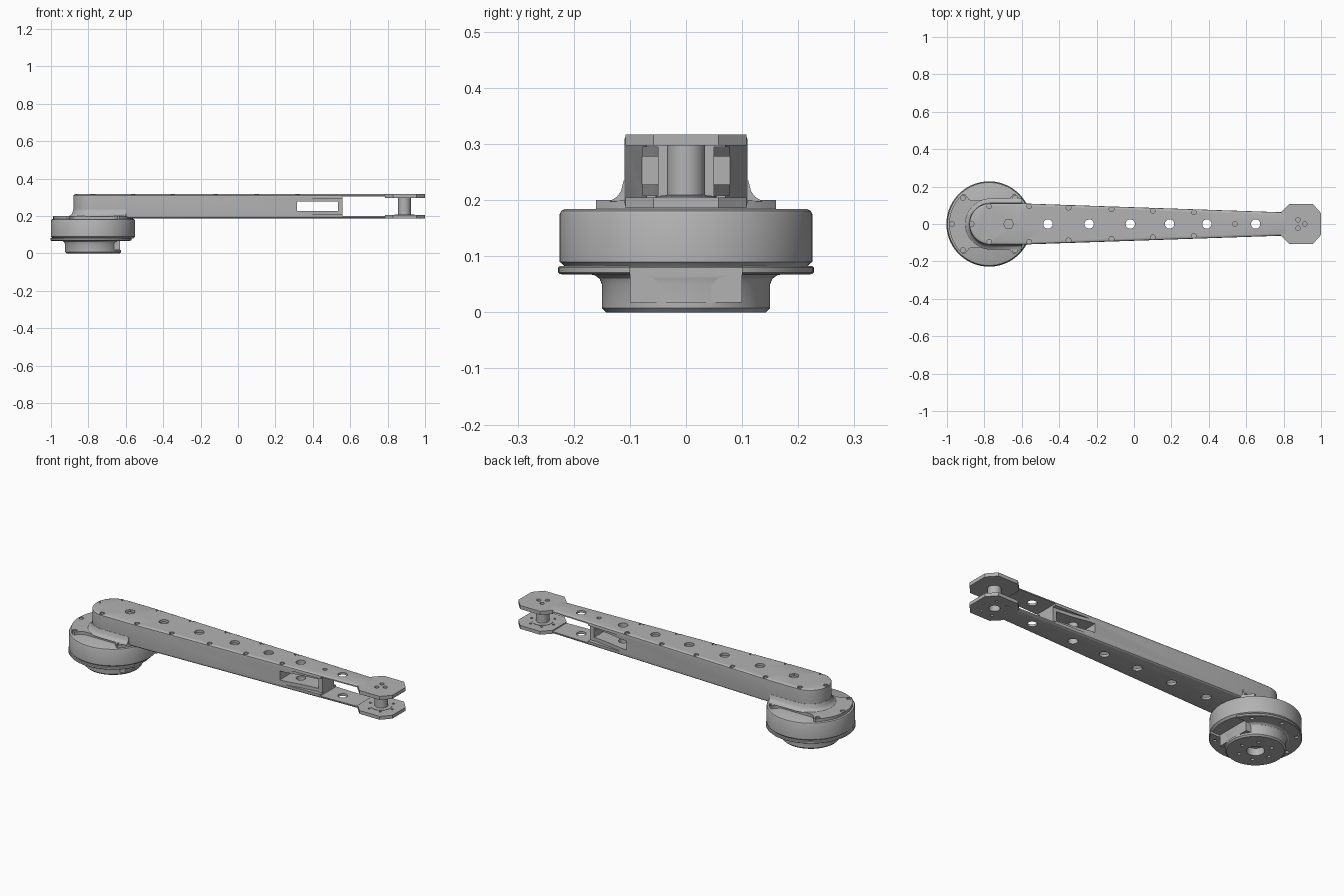
import bpy, bmesh, math
from math import cos, sin, pi, radians

cube = bpy.data.objects.get("Cube")
if cube:
    bpy.data.objects.remove(cube)

grey = bpy.data.materials.new("machined_grey")
grey.use_nodes = True
grey.diffuse_color = (0.45, 0.45, 0.45, 1)
grey.node_tree.nodes["Principled BSDF"].inputs["Base Color"].default_value = (0.45, 0.45, 0.45, 1)

AXIS, TIP = -0.775, 0.89          # motor axis and wrist axis
BOTTOM, TOP = 0.186, 0.317        # arm heights


def finish(name, bm):
    bmesh.ops.recalc_face_normals(bm, faces=bm.faces)
    mesh = bpy.data.meshes.new(name)
    bm.to_mesh(mesh)
    bm.free()
    mesh.materials.append(grey)
    ob = bpy.data.objects.new(name, mesh)
    bpy.context.collection.objects.link(ob)
    return ob


def add_loft(bm, rings):
    """Skin a stack of equal point rings and cap both ends."""
    loops = [[bm.verts.new(p) for p in ring] for ring in rings]
    n = len(loops[0])
    for a, b in zip(loops, loops[1:]):
        for i in range(n):
            bm.faces.new((a[i], a[(i + 1) % n], b[(i + 1) % n], b[i]))
    bm.faces.new(loops[0][::-1])
    bm.faces.new(loops[-1])


def add_prism(bm, outline, z0, z1):
    add_loft(bm, [[(x, y, z) for x, y in outline] for z in (z0, z1)])


def circle(x, y, r, n=24):
    return [(x + r * cos(2 * pi * i / n), y + r * sin(2 * pi * i / n)) for i in range(n)]


def box(x0, x1, y0, y1):
    return [(x0, y0), (x1, y0), (x1, y1), (x0, y1)]


def prisms(name, items):
    bm = bmesh.new()
    for item in items:
        add_prism(bm, *item)
    return finish(name, bm)


def lathe(name, profile, x, n=96):
    bm = bmesh.new()
    add_loft(bm, [[(px, py, z) for px, py in circle(x, 0, r, n)] for r, z in profile])
    return finish(name, bm)


def bake(ob):
    dg = bpy.context.evaluated_depsgraph_get()
    mesh = bpy.data.meshes.new_from_object(ob.evaluated_get(dg))
    ob.modifiers.clear()
    ob.data = mesh


def cut(ob, items):
    cutter = prisms("cutter", items)
    mod = ob.modifiers.new("cut", "BOOLEAN")
    mod.operation, mod.solver, mod.object = "DIFFERENCE", "EXACT", cutter
    bake(ob)
    bpy.data.objects.remove(cutter)


def half_width(x):
    return 0.11 - 0.048 * min(max((x + 0.6) / 1.38, 0), 1)


def arm_outline(inset, end):
    """Round at the motor, tapering straight to the given end."""
    r = 0.11 - inset
    pts = [(AXIS + 0.005 + r * cos(a), r * sin(a))
           for a in (pi / 2 + pi * i / 24 for i in range(25))]
    lower = [(x, -half_width(x) + inset) for x in (-0.6, end)]
    return pts + lower + [(x, -y) for x, y in reversed(lower)]


# Motor housing, drive flange and output hub
housing = lathe("motor_housing", [(0.215, 0.08), (0.22, 0.086), (0.225, 0.09), (0.225, 0.175),
                                  (0.222, 0.181), (0.216, 0.184)], AXIS)
hub = lathe("output_hub", [(0.142, 0), (0.15, 0.008), (0.15, 0.05), (0.154, 0.06), (0.164, 0.067),
                           (0.225, 0.068), (0.228, 0.071), (0.228, 0.08), (0.225, 0.083)], AXIS)
cut(hub, [(box(-0.632, -0.5, -0.1, 0.1), 0.018, 0.1),
          (circle(AXIS, 0, 0.045), -0.1, 0.04)]
    + [(circle(AXIS + 0.085 * cos(a), 0.085 * sin(a), 0.009, 12), -0.1, 0.02)
       for a in (i * pi / 3 for i in range(6))]
    + [(circle(AXIS + 0.2 * cos(a), 0.2 * sin(a), 0.01, 12), 0.05, 0.078)
       for a in (radians(45 + 45 * i) for i in range(7))])
block = prisms("cable_block", [(box(-0.72, -0.632, -0.1, 0.1), 0.018, 0.083)])

# Mounting plate with scalloped sides
plate_pts = []
for px, py in circle(0, 0, 0.213, 96):
    dip = 0.16 - 0.035 * min(max((0.13 - abs(px)) / 0.03, 0), 1)
    plate_pts.append((AXIS + px, max(-dip, min(dip, py))))
plate = prisms("mounting_plate", [(plate_pts, 0.18, 0.2)])
screw_spots = [(AXIS + 0.198 * cos(a), 0.198 * sin(a))
               for a in (radians(d) for d in (45, 135, 180, 225, 315))]
cut(plate, [(circle(x, y, 0.013, 16), 0.19, 0.22) for x, y in screw_spots])
screws = prisms("plate_screws", [(circle(x, y, 0.009, 12), 0.185, 0.196) for x, y in screw_spots])

# Flared skirt joining the arm to the plate
bm = bmesh.new()
add_loft(bm, [[(x, y, z) for x, y in arm_outline(-out, -0.6)]
              for out, z in ((0.026, 0.198), (0.013, 0.206), (0.006, 0.216), (0.001, 0.235))])
skirt = finish("arm_skirt", bm)

# Tapered arm shell with rounded long edges
bm = bmesh.new()
add_loft(bm, [[(x, y, z) for x, y in arm_outline(inset, 0.81)] for inset, z in (
    (0.012, BOTTOM), (0.005, BOTTOM + 0.002), (0.001, BOTTOM + 0.006), (0, BOTTOM + 0.013),
    (0, TOP - 0.013), (0.001, TOP - 0.006), (0.005, TOP - 0.002), (0.012, TOP))])
arm = finish("arm_shell", bm)
cut(arm, [(arm_outline(0.014, 0.3), 0.2, 0.303)])
cut(arm, [(box(0.56, 0.9, -0.2, 0.2), 0.199, 0.305)])
# Wedge recesses on both sides, then the window through them
cut(arm, [([(0.34, s * 0.079), (0.44, s * 0.06), (0.53, s * 0.05), (0.57, s * 0.05),
            (0.57, s * 0.2), (0.34, s * 0.2)], 0.208, 0.295) for s in (1, -1)])
cut(arm, [(box(0.315, 0.535, -0.2, 0.2), 0.228, 0.278)])
# Lightening holes, hexagon port and edge screw recesses
cut(arm, [(circle(x, 0, 0.025), 0.1, 0.4) for x in (-0.46, -0.24, -0.02, 0.19, 0.39, 0.65)]
    + [(circle(-0.67, 0, 0.027, 6), 0.25, 0.4), (circle(0.54, 0, 0.012, 12), 0.3, 0.4)])
edge_spots = [(x, s * (half_width(x) - 0.014))
              for x in (AXIS, -0.56, -0.35, -0.12, 0.1, 0.32) for s in (1, -1)] + [(-0.868, 0)]
cut(arm, [(circle(x, y, 0.013, 16), 0.308, 0.4) for x, y in edge_spots])
arm_screws = prisms("arm_screws", [(circle(x, y, 0.008, 12), 0.3, 0.314) for x, y in edge_spots])

# Wrist pads, boss and post
half = [(0.785, 0.062), (0.795, 0.072), (0.83, 0.108), (0.955, 0.108), (1.0, 0.058)]
pad = half + [(x, -y) for x, y in reversed(half)]
upper = prisms("upper_wrist_pad", [(pad, 0.297, TOP)])
cut(upper, [(circle(x, y, 0.012, 16), 0.303, 0.4)
            for x, y in ((0.877, 0.023), (0.877, -0.023), (0.913, 0))])
lower = prisms("lower_wrist_pad", [(pad, BOTTOM, 0.205)])
cut(lower, [(circle(TIP, 0, 0.028), 0.1, 0.3)]
    + [(circle(TIP + 0.068 * cos(a), 0.068 * sin(a), 0.007, 12), 0.1, 0.3)
       for a in (i * pi / 3 for i in range(6))])
post = lathe("wrist_post", [(0.054, 0.2), (0.054, 0.207), (0.034, 0.209), (0.034, 0.3)], TIP, 48)
cut(post, [(circle(TIP, 0, 0.028), 0.1, 0.29)])

# Smooth round walls, keep edges crisp
bpy.ops.object.select_all(action="DESELECT")
for ob in (housing, hub, plate, skirt, arm, post, upper, lower, screws, arm_screws):
    ob.select_set(True)
    bpy.context.view_layer.objects.active = ob
bpy.ops.object.shade_smooth_by_angle(angle=radians(32))
